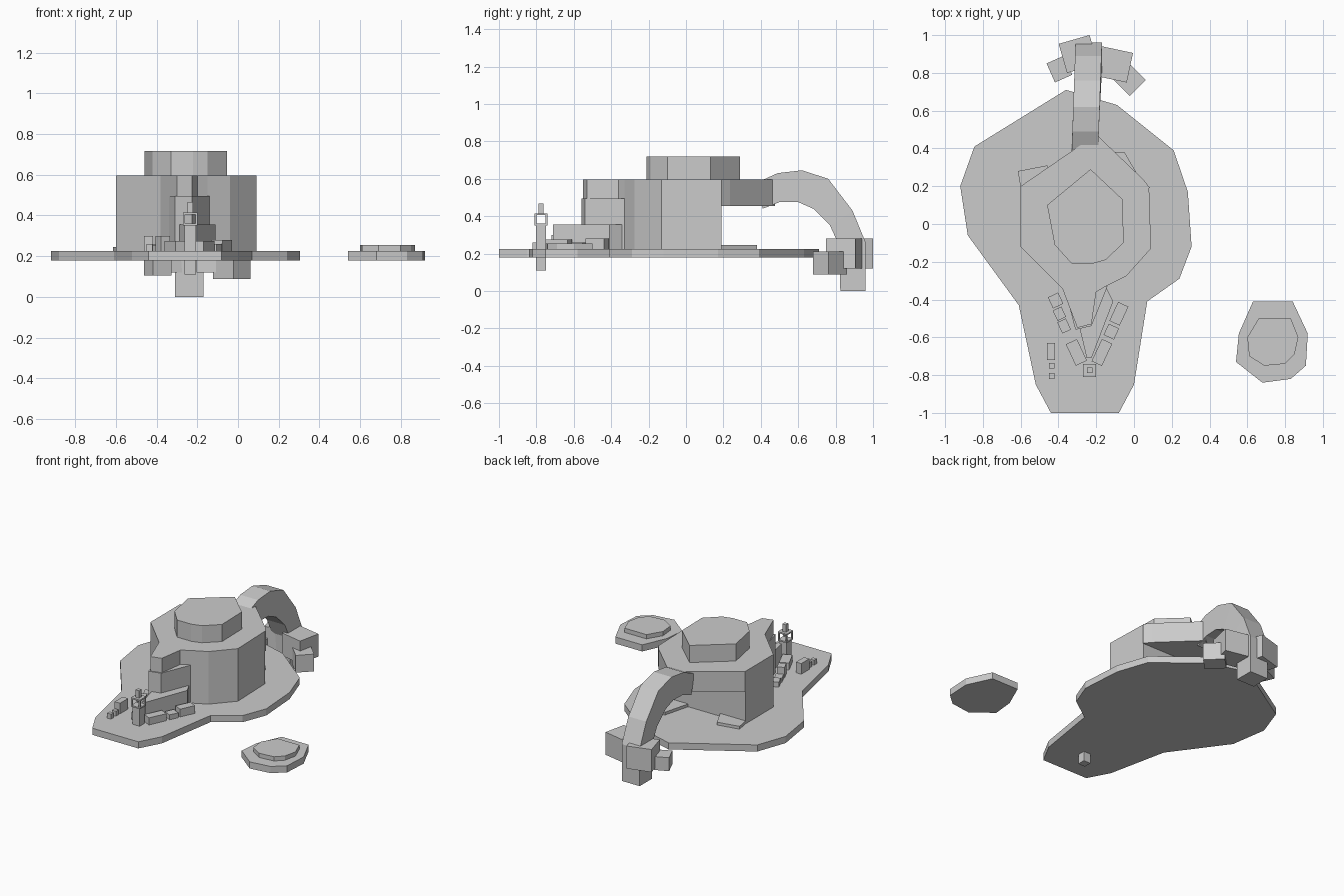
import bpy, bmesh, math
from mathutils import Matrix


def finish(name, bm):
    bmesh.ops.recalc_face_normals(bm, faces=bm.faces)
    me = bpy.data.meshes.new(name)
    bm.to_mesh(me)
    bm.free()
    ob = bpy.data.objects.new(name, me)
    bpy.context.collection.objects.link(ob)
    return ob


def slab(name, pts, z0, z1):
    """Extrude a plan outline from z0 to z1."""
    bm = bmesh.new()
    f = bm.faces.new([bm.verts.new((x, y, z0)) for x, y in pts])
    r = bmesh.ops.extrude_face_region(bm, geom=[f])
    for v in r["geom"]:
        if isinstance(v, bmesh.types.BMVert):
            v.co.z = z1
    return finish(name, bm)


def box(name, x, y, sx, sy, z0, z1, deg=0):
    bm = bmesh.new()
    m = (Matrix.Translation((x, y, (z0 + z1) / 2)) @ Matrix.Rotation(math.radians(deg), 4, 'Z')
         @ Matrix.Diagonal((sx, sy, z1 - z0, 1)))
    bmesh.ops.create_cube(bm, size=1, matrix=m)
    return finish(name, bm)


# Main ground plate
slab("ground_plate", [(-.36, .71), (-.09, .63), (.21, .39), (.285, .17), (.305, -.12), (.24, -.29),
                      (.07, -.41), (0, -.85), (-.08, -1), (-.44, -1), (-.52, -.85), (-.61, -.43),
                      (-.88, -.06), (-.92, .20), (-.845, .41)], .178, .225)

# Main block with overhanging back roof
slab("main_block", [(-.60, .19), (.08, .19), (.09, -.13), (-.04, -.275), (-.15, -.33), (-.20, -.36),
                    (-.225, -.53), (-.30, -.55), (-.38, -.34), (-.60, -.12)], .225, .597)
slab("back_overhang", [(-.60, .19), (-.60, .20), (-.20, .475), (.05, .235), (.085, .19)], .455, .597)
slab("upper_tier", [(-.23, .29), (-.06, .13), (-.055, -.10), (-.15, -.19), (-.22, -.21),
                    (-.33, -.21), (-.42, -.11), (-.46, .10)], .597, .718)

# Stepped prow
slab("prow_middle", [(-.37, -.33), (-.31, -.56), (-.225, -.54), (-.14, -.33)], .225, .495)
slab("prow_lower", [(-.30, -.50), (-.25, -.71), (-.225, -.71), (-.11, -.41), (-.15, -.33)], .225, .355)

# Low rear steps
slab("rear_step_left", [(-.60, .19), (-.615, .28), (-.46, .31), (-.40, .19)], .225, .245)
slab("rear_step_right", [(-.15, .19), (-.10, .38), (-.05, .38), (.06, .19)], .225, .245)

# Arched arm: side profile pairs (outer y,z / inner y,z) swept across x
outer = [(.38, .58), (.49, .63), (.62, .645), (.76, .60), (.89, .43), (.96, .26), (.96, .0)]
inner = [(.41, .44), (.50, .475), (.60, .475), (.68, .44), (.77, .35), (.82, .24), (.825, .0)]
bm = bmesh.new()
rings = []
for (yo, zo), (yi, zi) in zip(outer, inner):
    x = -.26 + .035 * (yo - .38)
    rings.append([bm.verts.new(p) for p in ((x - .07, yo, zo), (x + .07, yo, zo),
                                            (x + .07, yi, zi), (x - .07, yi, zi))])
for a, b in zip(rings, rings[1:]):
    for i in range(4):
        j = (i + 1) % 4
        bm.faces.new((a[i], a[j], b[j], b[i]))
bm.faces.new(rings[0])
bm.faces.new(rings[-1][::-1])
finish("arched_arm", bm)

# Blocks around the arm foot
for name, x, y, sx, sy, z0, z1, a in [
        ("foot_block_left", -.295, .90, .17, .16, .12, .28, 16),
        ("foot_block_right", -.105, .845, .17, .16, .12, .28, -12),
        ("foot_small_left", -.395, .82, .10, .11, .105, .20, 24),
        ("foot_small_right", -.03, .77, .14, .12, .088, .21, -45)]:
    box(name, x, y, sx, sy, z0, z1, a)

# Small boxes on the front plate
crates = [(-.415, -.405, .06, .065, .26, 25), (-.395, -.475, .05, .06, .255, 25),
          (-.37, -.54, .05, .065, .30, 25), (-.08, -.475, .06, .11, .28, -25),
          (-.12, -.57, .06, .065, .26, -25), (-.17, -.68, .06, .13, .275, -25),
          (-.305, -.68, .065, .125, .275, 25), (-.44, -.675, .042, .09, .30, 0),
          (-.435, -.75, .03, .03, .26, 0), (-.435, -.805, .03, .03, .26, 0)]
for i, (x, y, sx, sy, top, a) in enumerate(crates):
    box(f"crate_{i + 1}", x, y, sx, sy, .225, top, a)

# Tower with open lantern frame and spike
tx, ty = -.235, -.775
box("tower_shaft", tx, ty, .055, .055, .11, .35)
box("lantern_floor", tx, ty, .07, .07, .35, .36)
box("lantern_roof", tx, ty, .07, .07, .405, .415)
for sx in (-1, 1):
    for sy in (-1, 1):
        box("lantern_post", tx + sx * .03, ty + sy * .03, .01, .01, .36, .405)
box("tower_spike", tx, ty, .028, .028, .415, .467)

# Separate small platform
slab("islet_base", [(.63, -.41), (.84, -.41), (.92, -.58), (.91, -.75), (.83, -.82), (.68, -.84),
                    (.54, -.73), (.555, -.58)], .178, .225)
slab("islet_top", [(.66, -.50), (.83, -.50), (.87, -.60), (.85, -.69), (.80, -.74), (.69, -.75),
                   (.61, -.70), (.60, -.60)], .225, .255)
